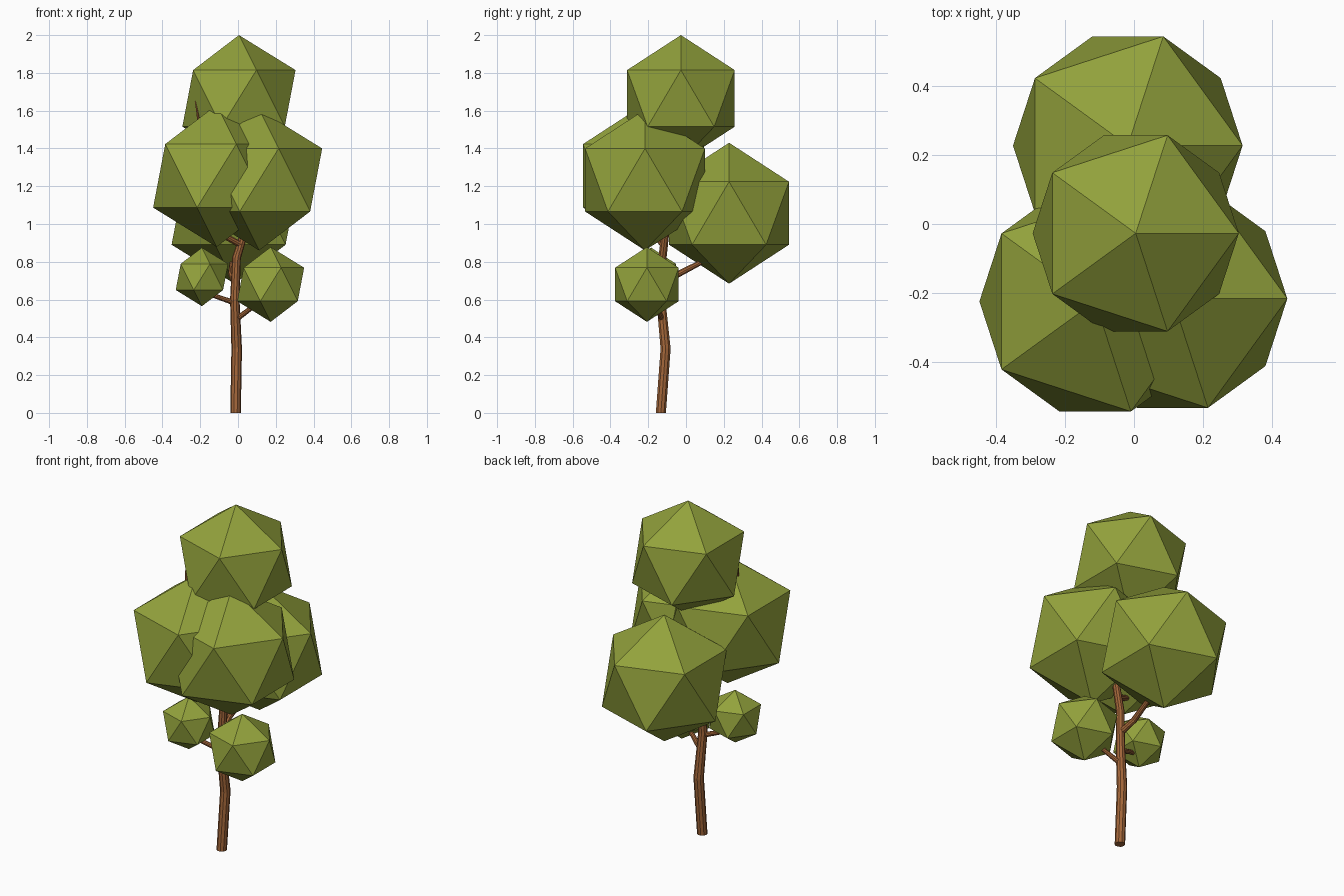
import bpy, bmesh, math
from mathutils import Vector

if "Cube" in bpy.data.objects:
    bpy.data.objects.remove(bpy.data.objects["Cube"])


def material(name, color):
    m = bpy.data.materials.new(name)
    m.diffuse_color = (*color, 1)
    m.use_nodes = True
    m.node_tree.nodes["Principled BSDF"].inputs["Base Color"].default_value = m.diffuse_color
    return m


LEAF = material("leaf green", (0.29, 0.36, 0.045))
BARK = material("bark brown", (0.37, 0.135, 0.042))


def finish(name, bm, mat):
    bmesh.ops.recalc_face_normals(bm, faces=bm.faces)
    me = bpy.data.meshes.new(name)
    bm.to_mesh(me)
    bm.free()
    me.materials.append(mat)
    ob = bpy.data.objects.new(name, me)
    bpy.context.collection.objects.link(ob)
    return ob


def leaf_ball(name, center, radius):
    bm = bmesh.new()
    bmesh.ops.create_icosphere(bm, subdivisions=1, radius=radius)
    finish(name, bm, LEAF).location = center


def limb(name, points, sides=10):
    """Tapered tube through (x, y, z, radius) points."""
    bm = bmesh.new()
    pts = [Vector(p[:3]) for p in points]
    rings = []
    for i, p in enumerate(pts):
        d = (pts[min(i + 1, len(pts) - 1)] - pts[max(i - 1, 0)]).normalized()
        if i == 0 and p.z == 0:
            d = Vector((0, 0, 1))       # flat foot on the ground
        rot = Vector((0, 0, 1)).rotation_difference(d)
        r = points[i][3]
        ring = []
        for k in range(sides):
            a = 2 * math.pi * k / sides
            ring.append(bm.verts.new(p + rot @ Vector((r * math.cos(a), r * math.sin(a), 0))))
        rings.append(ring)
    for a, b in zip(rings, rings[1:]):
        for k in range(sides):
            n = (k + 1) % sides
            bm.faces.new((a[k], a[n], b[n], b[k]))
    bm.faces.new(rings[0])
    bm.faces.new(rings[-1])
    finish(name, bm, BARK)


# Foliage
leaf_ball("top_foliage", (0.005, -0.027, 1.665), 0.335)
leaf_ball("back_foliage", (-0.018, 0.228, 1.057), 0.373)
leaf_ball("left_foliage", (-0.113, -0.225, 1.255), 0.376)
leaf_ball("right_foliage", (0.112, -0.217, 1.233), 0.373)
leaf_ball("small_left_foliage", (-0.191, -0.185, 0.72), 0.155)
leaf_ball("small_right_foliage", (0.173, -0.207, 0.68), 0.198)

# Trunk
limb("trunk", [(-0.013, -0.133, 0, 0.028), (-0.007, -0.108, 0.34, 0.028),
               (-0.017, -0.133, 0.60, 0.025), (-0.008, -0.125, 0.82, 0.023),
               (0.035, -0.108, 0.96, 0.021), (0.03, -0.08, 1.25, 0.018),
               (0.005, -0.03, 1.6, 0.012)])

# Branches
limb("small_left_branch", [(-0.01, -0.13, 0.58, 0.015), (-0.17, -0.17, 0.635, 0.011)])
limb("small_right_branch", [(-0.01, -0.125, 0.495, 0.015), (0.13, -0.18, 0.60, 0.011)])
limb("back_branch", [(-0.015, -0.13, 0.69, 0.019), (-0.035, -0.04, 0.735, 0.017),
                     (-0.025, 0.2, 0.86, 0.012)])
limb("left_branch", [(0.015, -0.12, 0.89, 0.018), (-0.10, -0.17, 0.952, 0.016),
                     (-0.17, -0.2, 1.15, 0.013), (-0.20, -0.19, 1.5, 0.010),
                     (-0.226, -0.165, 1.65, 0.002)])
